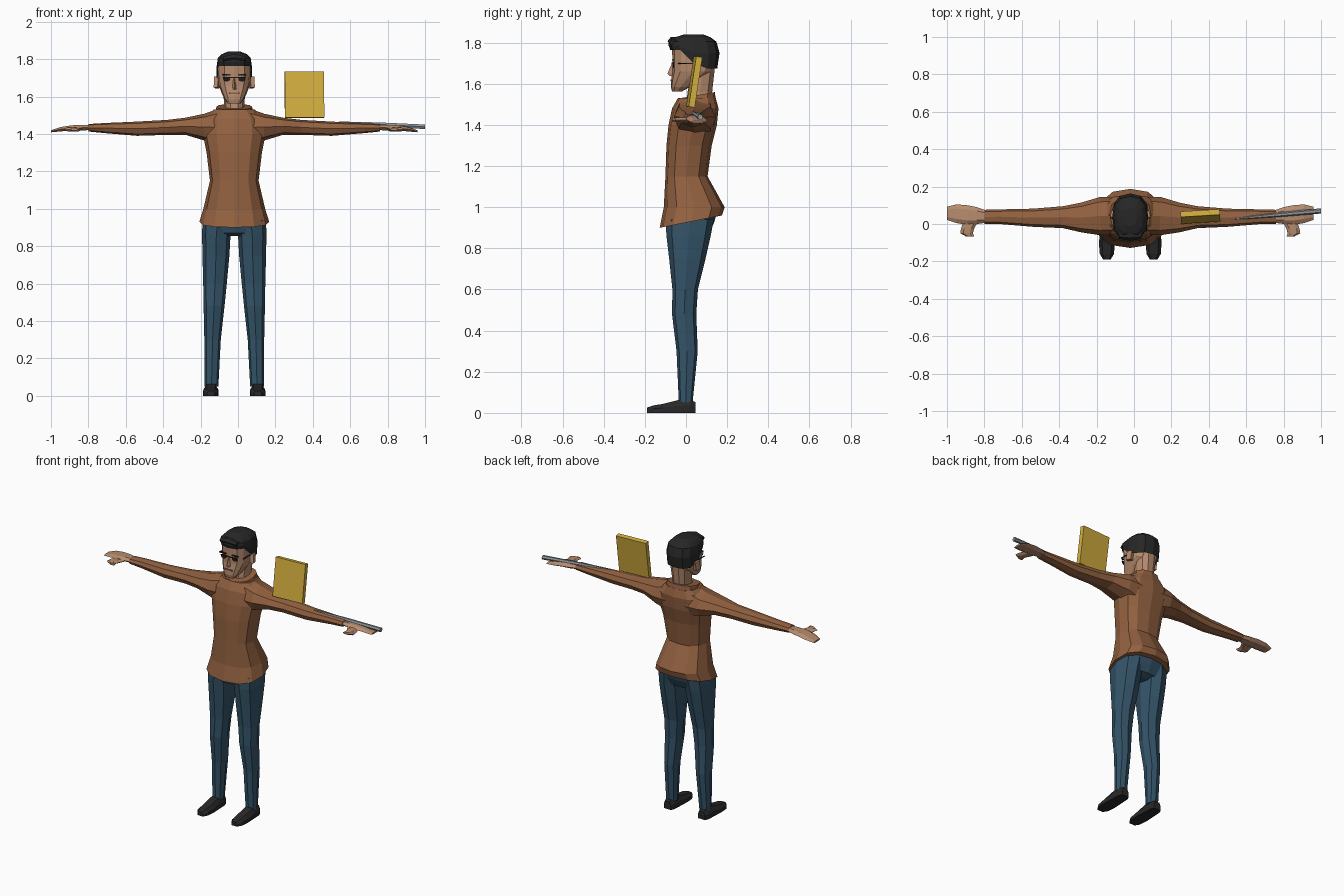
import bpy, bmesh, math
from mathutils import Matrix, Vector

CX = -0.02  # body centre line


def mat(name, r, g, b):
    m = bpy.data.materials.new(name)
    m.diffuse_color = (r, g, b, 1)
    return m


SWEATER = mat("brown wool", 0.29, 0.12, 0.052)
SKIN = mat("skin", 0.47, 0.26, 0.155)
DENIM = mat("blue denim", 0.034, 0.088, 0.14)
BLACK = mat("black leather", 0.022, 0.021, 0.021)
HAIR = mat("black hair", 0.02, 0.02, 0.021)
YELLOW = mat("yellow cover", 0.65, 0.42, 0.05)
GREY = mat("grey metal", 0.27, 0.31, 0.33)
DARK = mat("dark eye", 0.012, 0.01, 0.01)
LIP = mat("lip", 0.27, 0.12, 0.08)


def finish(bm, name, material):
    bmesh.ops.recalc_face_normals(bm, faces=bm.faces)
    me = bpy.data.meshes.new(name)
    bm.to_mesh(me)
    bm.free()
    me.materials.append(material)
    ob = bpy.data.objects.new(name, me)
    bpy.context.collection.objects.link(ob)
    return ob


def loft(name, rings, material, caps=(True, True)):
    bm = bmesh.new()
    loops = [[bm.verts.new(p) for p in ring] for ring in rings]
    n = len(loops[0])
    for a, b in zip(loops, loops[1:]):
        for i in range(n):
            j = (i + 1) % n
            bm.faces.new((a[i], a[j], b[j], b[i]))
    if caps[0]:
        bm.faces.new(loops[0])
    if caps[1]:
        bm.faces.new(loops[-1])
    return finish(bm, name, material)


def oval(n, p):
    """Unit rounded outline; p below 1 makes it squarer."""
    out = []
    for i in range(n):
        a = 2 * math.pi * i / n
        c, s = math.cos(a), math.sin(a)
        out.append((math.copysign(abs(c) ** p, c), math.copysign(abs(s) ** p, s)))
    return out


def upright(rows, n=12, p=0.8, cx=CX):
    """Level rings from rows of z, half width, front y, back y, tilt."""
    rings = []
    for z, hw, yf, yb, *tilt in rows:
        t = tilt[0] if tilt else 0
        rings.append([(cx + hw * c, (yf + yb) / 2 + (yb - yf) / 2 * s, z + t * s)
                      for c, s in oval(n, p)])
    return rings


def sideways(rows, side, n=8, p=0.85):
    """Rings along x from rows of x, front y, back y, low z, high z."""
    return [[(CX + side * x, (yf + yb) / 2 + (yb - yf) / 2 * c,
              (z0 + z1) / 2 + (z1 - z0) / 2 * s) for c, s in oval(n, p)]
            for x, yf, yb, z0, z1 in rows]


def box(name, centre, size, material, rot=Matrix()):
    bm = bmesh.new()
    bmesh.ops.create_cube(bm, size=1, matrix=Matrix.Translation(centre) @ rot
                          @ Matrix.Diagonal((*size, 1)))
    return finish(bm, name, material)


# Sweater body and collar
loft("sweater_body", upright([
    (0.93, 0.187, -0.128, 0.175, 0.03), (1.0, 0.165, -0.108, 0.188),
    (1.15, 0.13, -0.10, 0.105), (1.30, 0.148, -0.095, 0.125),
    (1.40, 0.168, -0.085, 0.15), (1.48, 0.158, -0.068, 0.158),
    (1.53, 0.11, -0.04, 0.145)]), SWEATER)
loft("collar", upright([(1.51, 0.105, -0.045, 0.145, 0.015),
                        (1.545, 0.095, -0.03, 0.14, 0.015)]), SWEATER)

# Trouser seat
loft("trouser_seat", upright([(0.97, 0.16, -0.09, 0.15), (0.92, 0.17, -0.10, 0.135),
                              (0.87, 0.15, -0.085, 0.11),
                              (0.855, 0.06, -0.05, 0.07)]), DENIM)

for side, tag in ((-1, "right"), (1, "left")):
    # Sleeve
    loft(tag + "_sleeve", sideways([
        (0.07, -0.055, 0.145, 1.33, 1.54), (0.16, -0.06, 0.145, 1.365, 1.508),
        (0.26, -0.045, 0.115, 1.395, 1.487), (0.36, -0.022, 0.095, 1.395, 1.475),
        (0.52, -0.015, 0.082, 1.39, 1.466), (0.70, 0.0, 0.078, 1.405, 1.458),
        (0.78, 0.0, 0.076, 1.413, 1.453)], side), SWEATER)
    # Hand and thumb
    loft(tag + "_hand", sideways([
        (0.76, 0.008, 0.07, 1.42, 1.448), (0.82, 0.0, 0.09, 1.416, 1.45),
        (0.87, -0.005, 0.10, 1.416, 1.448), (0.93, 0.005, 0.105, 1.412, 1.438),
        (0.98, 0.022, 0.092, 1.408, 1.42)], side, 6), SKIN)
    thumb = [(0.85, 0.02, 0.04, 0.012), (0.87, -0.025, 0.035, 0.013),
             (0.875, -0.05, 0.034, 0.012), (0.855, -0.068, 0.02, 0.008)]
    loft(tag + "_thumb", [[(CX + side * (x + r * c), y, 1.425 + h * s)
                           for c, s in oval(6, 0.9)] for x, y, r, h in thumb], SKIN)
    # Trouser leg: z, inner x, outer x, front y, back y
    leg = [(0.94, 0.005, 0.17, -0.10, 0.135), (0.86, 0.02, 0.172, -0.095, 0.12),
           (0.75, 0.026, 0.17, -0.082, 0.095), (0.60, 0.04, 0.166, -0.066, 0.058),
           (0.48, 0.052, 0.164, -0.068, 0.05), (0.30, 0.072, 0.16, -0.046, 0.057),
           (0.05, 0.085, 0.158, -0.035, 0.032)]
    loft(tag + "_trouser_leg", [
        upright([(z, (b - a) / 2, yf, yb)], 8, 0.85, CX + side * (a + b) / 2)[0]
        for z, a, b, yf, yb in leg], DENIM)
    # Shoe: y, half width, top z
    shoe = [(0.045, 0.026, 0.052), (0.02, 0.036, 0.064), (-0.04, 0.039, 0.062),
            (-0.11, 0.042, 0.044), (-0.16, 0.038, 0.036), (-0.19, 0.02, 0.026)]
    loft(tag + "_shoe", [[(CX + side * 0.125 + w * k, y, h * v) for k, v in
                          ((-1, 0), (1, 0), (1, 0.55), (0.6, 1), (-0.6, 1), (-1, 0.55))]
                         for y, w, h in shoe], BLACK)
    # Ear
    box(tag + "_ear", (CX + side * 0.094, 0.05, 1.675), (0.022, 0.036, 0.058), SKIN,
        Matrix.Rotation(side * 0.25, 4, 'Z') @ Matrix.Rotation(-0.15, 4, 'X'))
    # Eye, brow and spectacle arm
    loft(tag + "_eye", [[(CX + side * 0.04 + 0.019 * c, y, 1.693 + 0.013 * s)
                         for c, s in oval(8, 1)] for y in (-0.066, -0.058)], DARK)
    box(tag + "_brow", (CX + side * 0.042, -0.0625, 1.716), (0.042, 0.009, 0.007), HAIR)
    box(tag + "_spectacle_arm", (CX + side * 0.087, 0.005, 1.70),
        (0.005, 0.09, 0.005), DARK)

# Neck and head
loft("neck", upright([(1.48, 0.058, -0.005, 0.128), (1.56, 0.054, 0.005, 0.13),
                      (1.70, 0.065, 0.03, 0.145)], 10, 0.9), SKIN)
loft("head", upright([
    (1.563, 0.034, -0.068, -0.02), (1.585, 0.052, -0.074, 0.02),
    (1.62, 0.068, -0.072, 0.075), (1.66, 0.083, -0.066, 0.13),
    (1.71, 0.088, -0.066, 0.145), (1.78, 0.088, -0.068, 0.148),
    (1.81, 0.07, -0.045, 0.12)], 12, 0.72), SKIN)

# Nose, mouth and spectacle bridge
loft("nose", [[(CX + w * k, y, z) for k, y in ((-1, -0.055), (0, tip), (1, -0.055))]
              for z, w, tip in ((1.70, 0.008, -0.069), (1.65, 0.014, -0.09),
                                (1.637, 0.017, -0.078))], SKIN)
box("mouth", (CX, -0.071, 1.618), (0.054, 0.009, 0.007), LIP)
box("spectacle_bridge", (CX, -0.066, 1.702), (0.12, 0.008, 0.004), DARK)

# Hair: short fringe in front, lower at the sides and nape
hair = upright([(1.69, 0.094, -0.076, 0.152), (1.765, 0.096, -0.084, 0.163),
                (1.805, 0.088, -0.084, 0.148), (1.826, 0.068, -0.055, 0.12),
                (1.84, 0.035, -0.01, 0.085)], 12, 0.78)
hair[0] = [(x, y, 1.764 if y < -0.02 else 1.70 if y < 0.09 else 1.675)
           for x, y, z in hair[0]]
hair[1] = [(x, y, 1.785 if y < -0.02 else 1.75) for x, y, z in hair[1]]
loft("hair", hair, HAIR, (False, True))
loft("hair_quiff", sideways([(-0.06, -0.08, -0.03, 1.785, 1.815),
                             (0.0, -0.09, -0.02, 1.785, 1.83),
                             (0.06, -0.08, -0.03, 1.785, 1.815)], 1, 6), HAIR)

# Yellow book leaning back above the sleeve
box("book", (0.355, 0.04, 1.609), (0.21, 0.03, 0.247), YELLOW,
    Matrix.Rotation(0.06, 4, 'Z') @ Matrix.Rotation(-0.15, 4, 'X'))

# Slim tapered rod held in the left hand
start, end = Vector((0.54, 0.028, 1.463)), Vector((1.0, 0.07, 1.438))
loft("rod", [[(p.x, p.y + r * c, p.z + r * s) for c, s in oval(6, 1)]
             for p, r in ((start, 0.003), (start.lerp(end, 0.2), 0.008),
                          (start.lerp(end, 0.5), 0.012), (end, 0.014))], GREY)
